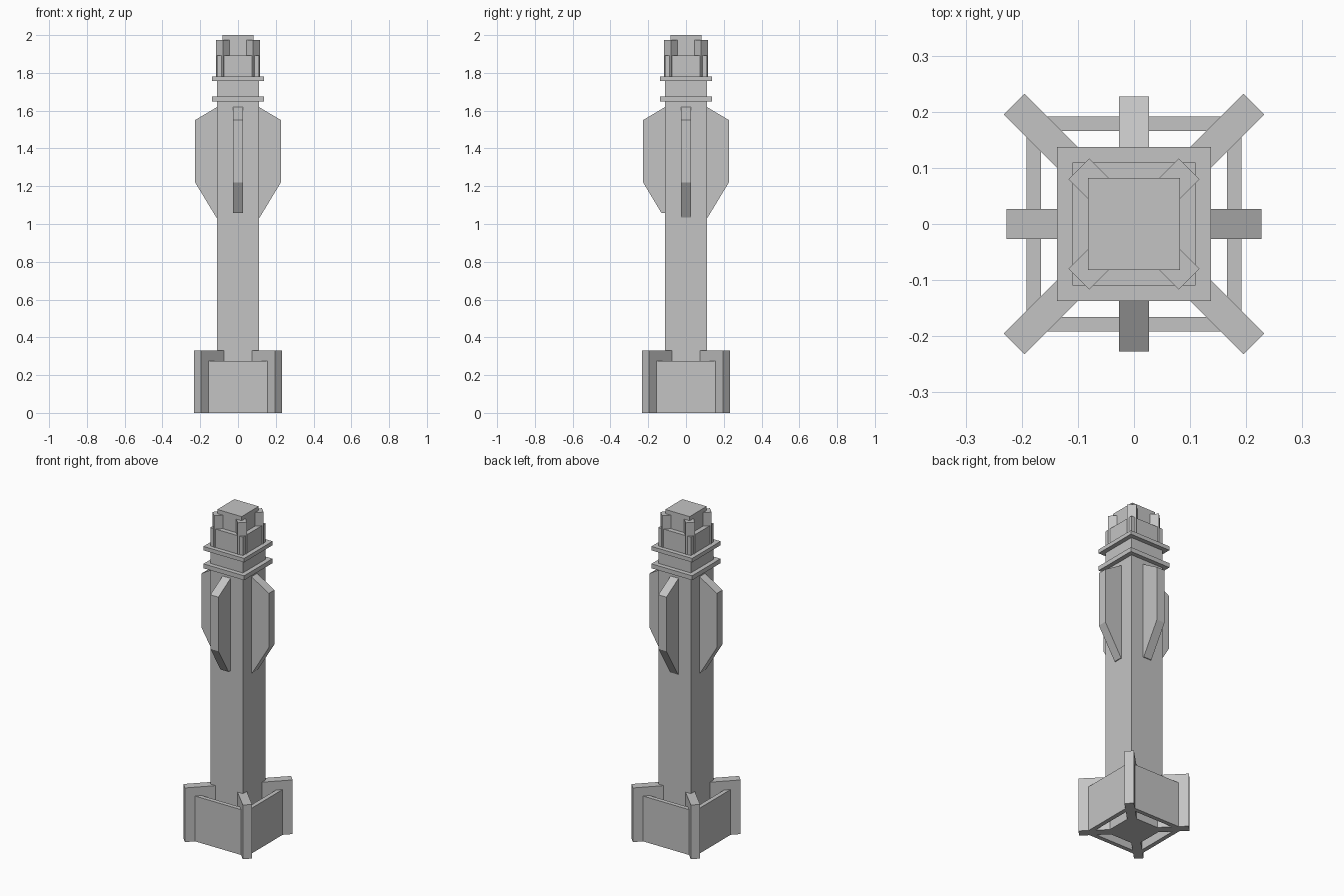
import bpy
import bmesh
from math import pi
from mathutils import Matrix, Vector

cube = bpy.data.objects.get("Cube")
if cube:
    bpy.data.objects.remove(cube, do_unlink=True)

grey = bpy.data.materials.new("plain grey")
grey.use_nodes = True
colour = (0.55, 0.55, 0.55, 1)
grey.diffuse_color = colour
grey.node_tree.nodes["Principled BSDF"].inputs["Base Color"].default_value = colour


def prism(name, outline, depth, turn=0):
    """Extrude an outline of 3D points along depth, then turn it about z."""
    bm = bmesh.new()
    face = bm.faces.new([bm.verts.new(p) for p in outline])
    side = bmesh.ops.extrude_face_region(bm, geom=[face])["geom"]
    moved = [v for v in side if isinstance(v, bmesh.types.BMVert)]
    bmesh.ops.translate(bm, verts=moved, vec=Vector(depth))
    bmesh.ops.recalc_face_normals(bm, faces=bm.faces)
    bm.transform(Matrix.Rotation(turn, 4, "Z"))
    mesh = bpy.data.meshes.new(name)
    bm.to_mesh(mesh)
    bm.free()
    mesh.materials.append(grey)
    obj = bpy.data.objects.new(name, mesh)
    bpy.context.collection.objects.link(obj)
    return obj


def box(name, x0, x1, half_y, z0, z1, turn=0):
    outline = [(x0, -half_y, z0), (x1, -half_y, z0), (x1, half_y, z0), (x0, half_y, z0)]
    return prism(name, outline, (0, 0, z1 - z0), turn)


def block(name, half, z0, z1):
    return box(name, -half, half, half, z0, z1)


# Square shaft, collars and cap
block("shaft", 0.11, 0, 1.893)
block("lower_collar", 0.137, 1.648, 1.675)
block("upper_collar", 0.137, 1.757, 1.781)
block("cap", 0.082, 1.893, 2.0)

# Diagonal fins at the base and diagonal posts around the cap
for i, corner in enumerate(("back_left", "back_right", "front_right", "front_left")):
    turn = pi / 4 + i * pi / 2
    box("base_fin_" + corner, 0.1, 0.302, 0.026, 0, 0.33, turn)
    box("cap_post_" + corner, 0.06, 0.139, 0.026, 1.77, 1.975, turn)

# Side walls of the base and bevelled blades on the shaft
for i, side in enumerate(("left", "back", "right", "front")):
    turn = i * pi / 2
    box("base_wall_" + side, 0.166, 0.192, 0.192, 0, 0.276, turn)
    tip = (0.13, 1.058) if side == "front" else (0.115, 1.035)
    profile = [(0.1, 1.623), (0.11, 1.62), (0.227, 1.55), (0.227, 1.22),
               tip, (0.1, tip[1])]
    prism("blade_" + side, [(x, -0.027, z) for x, z in profile], (0, 0.054, 0), turn)
